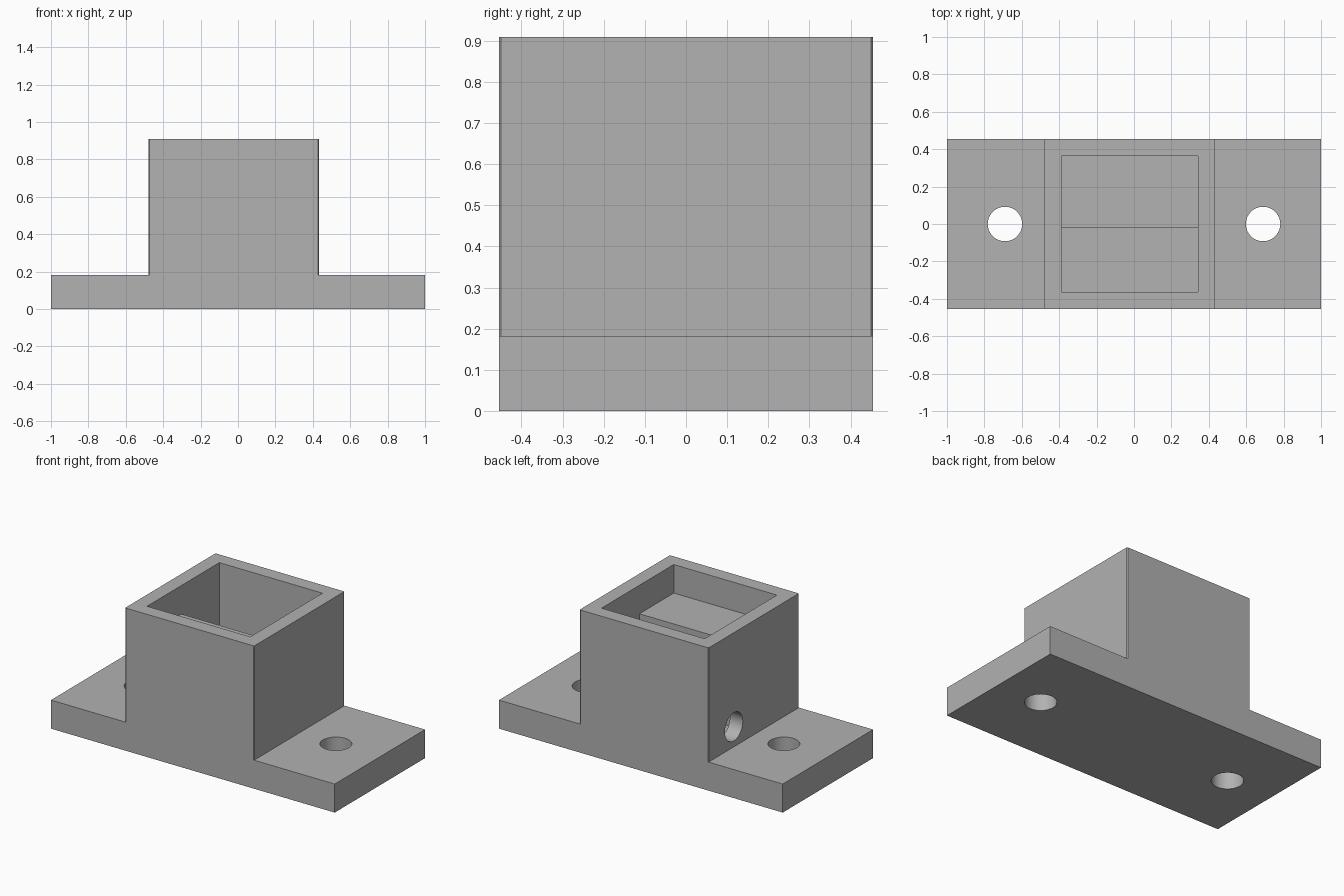
import bpy, bmesh, math
from mathutils import Matrix, Vector

if "Cube" in bpy.data.objects:
    bpy.data.objects.remove(bpy.data.objects["Cube"], do_unlink=True)

U = 2 / 44                      # design unit: the base is 44 units long

grey = bpy.data.materials.new("plain_grey")
grey.use_nodes = True
grey.diffuse_color = (0.445, 0.445, 0.445, 1)
grey.node_tree.nodes["Principled BSDF"].inputs["Base Color"].default_value = grey.diffuse_color


def finish(bm, name):
    bmesh.ops.recalc_face_normals(bm, faces=bm.faces)
    mesh = bpy.data.meshes.new(name)
    bm.to_mesh(mesh)
    bm.free()
    mesh.materials.append(grey)
    ob = bpy.data.objects.new(name, mesh)
    bpy.context.collection.objects.link(ob)
    return ob


def prism(name, points, sweep):
    """Extrude a flat outline along the sweep vector."""
    bm = bmesh.new()
    face = bm.faces.new([bm.verts.new(p) for p in points])
    new = bmesh.ops.extrude_face_region(bm, geom=[face])["geom"]
    bmesh.ops.translate(bm, vec=Vector(sweep), verts=[v for v in new if isinstance(v, bmesh.types.BMVert)])
    return finish(bm, name)


def cylinder(name, centre, radius, depth, turn=None):
    bm = bmesh.new()
    matrix = Matrix.Translation(centre) @ (turn or Matrix())
    bmesh.ops.create_cone(bm, cap_ends=True, segments=64, radius1=radius,
                          radius2=radius, depth=depth, matrix=matrix)
    return finish(bm, name)


# Flanged body: inverted T outline swept front to back
half, top, flange = 10 * U, 20 * U, 4 * U
x0, x1 = -10.5 * U, 9.5 * U
outline = [(-1, 0), (1, 0), (1, flange), (x1, flange), (x1, top),
           (x0, top), (x0, flange), (-1, flange)]
body = prism("flanged_socket", [(x, -half, z) for x, z in outline], (0, 2 * half, 0))

# Stepped pocket: shallow in front, deep behind
inner, step = 8 * U, -0.018
pocket = [(-inner, 16 * U), (step, 16 * U), (step, flange), (inner, flange), (inner, 1.1), (-inner, 1.1)]
cutters = [prism("pocket_cutter", [(x0 + 2 * U, y, z) for y, z in pocket], (16 * U, 0, 0))]

# Two mounting holes and one cable hole in the right wall
for x in (-0.69, 0.69):
    cutters.append(cylinder("mounting_hole_cutter", (x, 0, flange / 2), 0.092, 0.5))
cutters.append(cylinder("cable_hole_cutter", (x0 + U, 0.2, 0.31), 0.09, 4 * U,
                        Matrix.Rotation(math.pi / 2, 4, "Y")))

# Fine chamfers on the upright corners of the socket
c = 0.005
for x, sx in ((x0, -1), (x1, 1)):
    for sy in (-1, 1):
        y = sy * half
        tri = [(x - sx * 2 * c, y + sy * c), (x + sx * c, y + sy * c), (x + sx * c, y - sy * 2 * c)]
        cutters.append(prism("chamfer_cutter", [(a, b, flange) for a, b in tri], (0, 0, 1)))

# Cut everything out of the body
bpy.context.view_layer.objects.active = body
body.select_set(True)
for cutter in cutters:
    cutter.hide_render = True
    mod = body.modifiers.new(cutter.name, "BOOLEAN")
    mod.operation = "DIFFERENCE"
    mod.solver = "EXACT"
    mod.object = cutter
    bpy.ops.object.modifier_apply(modifier=mod.name)
    bpy.data.objects.remove(cutter, do_unlink=True)

bpy.ops.object.shade_smooth_by_angle(angle=math.radians(30))
